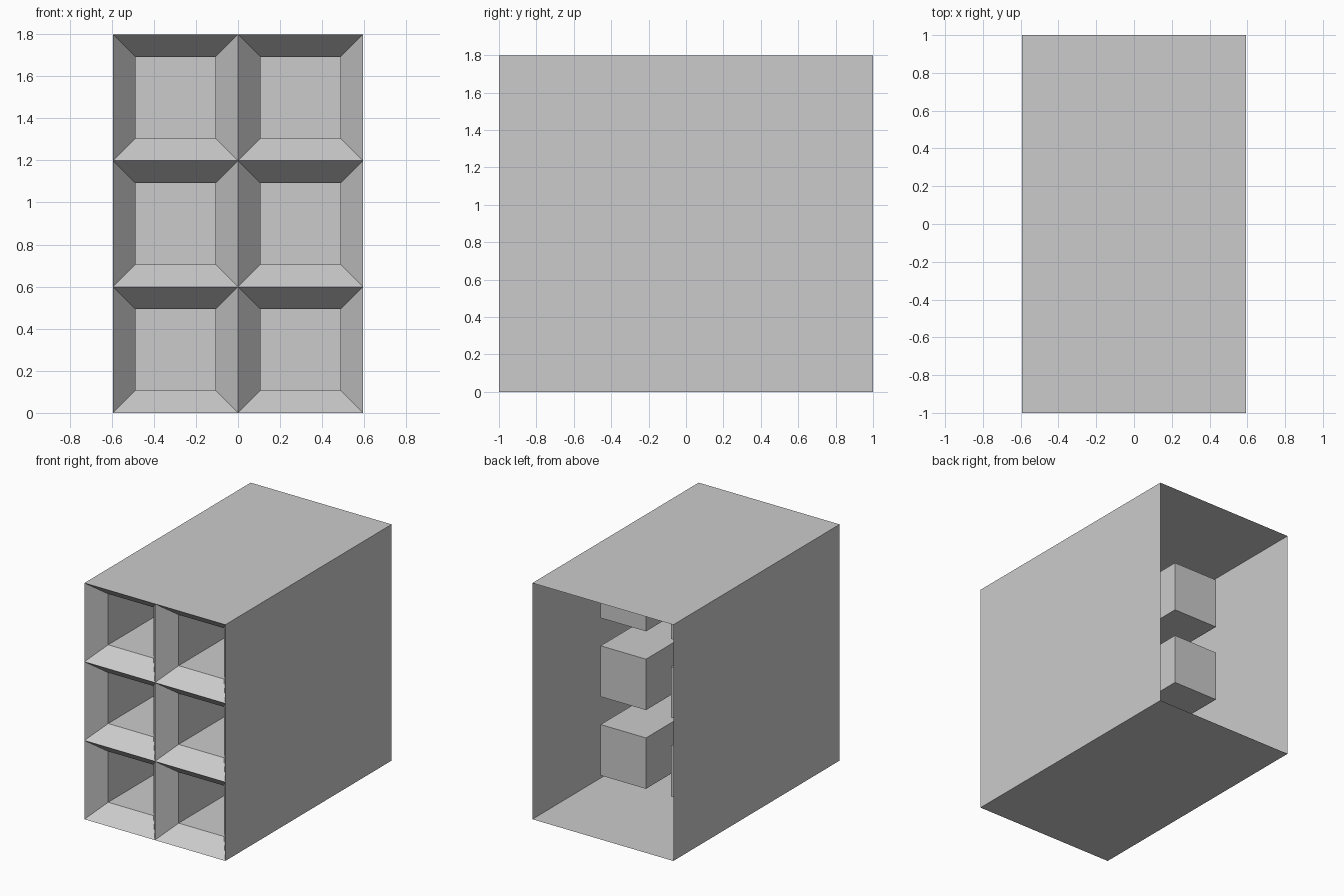
import bpy, bmesh
from math import pi
from mathutils import Matrix, Vector

if "Cube" in bpy.data.objects:
    bpy.data.objects.remove(bpy.data.objects["Cube"])

W, D, H = 1.187, 2.0, 1.798        # overall size
COLS, ROWS = 2, 3
INSET, SLOPE_DEPTH = 0.106, 0.135  # sloped rim of each cell
POCKET_END = 0.33                  # y of the closed pocket backs


def finish(bm, name):
    mesh = bpy.data.meshes.new(name)
    bm.to_mesh(mesh)
    bm.free()
    obj = bpy.data.objects.new(name, mesh)
    bpy.context.collection.objects.link(obj)
    return obj


# Outer casing: thin box, open at front and back
bm = bmesh.new()
bmesh.ops.create_cube(bm, size=1, matrix=Matrix.Translation((0, 0, H / 2))
                      @ Matrix.Diagonal((W, D, H, 1)))
bm.normal_update()
open_ends = [f for f in bm.faces if abs(f.normal.y) > 0.5]
bmesh.ops.delete(bm, geom=open_ends, context='FACES_ONLY')
finish(bm, "outer_casing")

# Cell front: grid of sloped rims, each leading into a deep closed pocket
bm = bmesh.new()
bmesh.ops.create_grid(bm, x_segments=COLS, y_segments=ROWS, size=0.5,
                      matrix=Matrix.Translation((0, -D / 2, H / 2))
                      @ Matrix.Rotation(pi / 2, 4, 'X')
                      @ Matrix.Diagonal((W, H, 1, 1)))
bm.normal_update()
cells = bm.faces[:]
bmesh.ops.inset_individual(bm, faces=cells, thickness=INSET,
                           depth=-SLOPE_DEPTH, use_even_offset=True)
backs = bmesh.ops.extrude_discrete_faces(bm, faces=cells)["faces"]

# Pocket walls between rim and back
rim_y = -D / 2 + SLOPE_DEPTH
for back in backs:
    front = [v.co.copy() for v in back.verts]
    for v in back.verts:
        v.co.y = POCKET_END
    for i in range(4):
        j = (i + 1) % 4
        a, b = back.verts[i], back.verts[j]
        bm.faces.new((bm.verts.new(front[i]), bm.verts.new(front[j]), b, a)) \
            if not a.link_faces[1:] else None
bmesh.ops.remove_doubles(bm, verts=bm.verts, dist=1e-4)
finish(bm, "cell_pockets")
